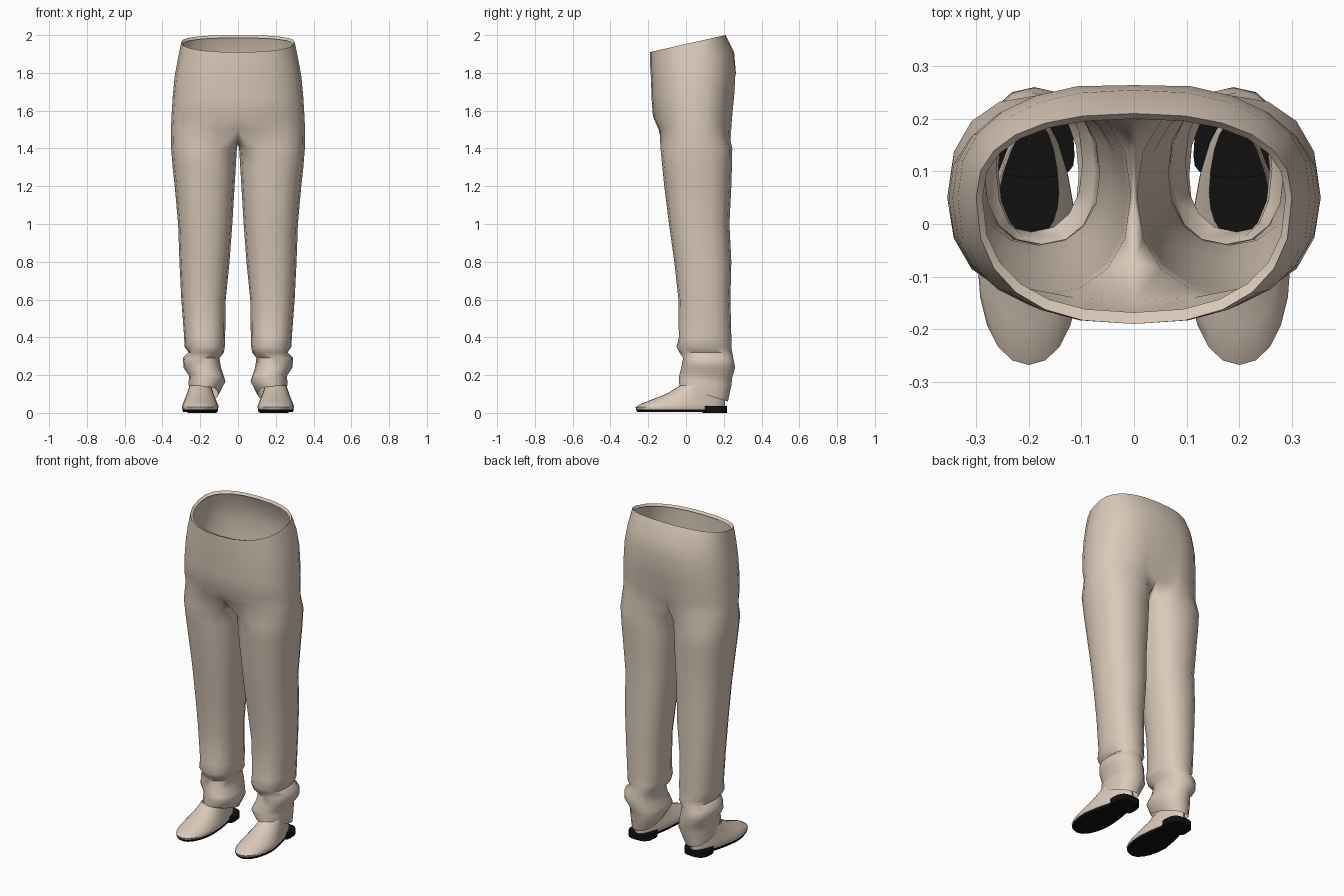
import bpy, bmesh, math

cube = bpy.data.objects.get("Cube")
if cube:
    bpy.data.objects.remove(cube, do_unlink=True)


def material(name, color):
    m = bpy.data.materials.new(name)
    m.use_nodes = True
    m.diffuse_color = color
    m.node_tree.nodes["Principled BSDF"].inputs["Base Color"].default_value = color
    return m


BEIGE = material("beige cloth", (0.70, 0.585, 0.485, 1))
BLACK = material("black sole", (0.005, 0.005, 0.005, 1))


def spow(v, e):
    return math.copysign(abs(v) ** e, v)


def oval(degrees, cx, cy, rx, front, back, power=2.3):
    """Rounded outline; angle 0 points to the outer side, 90 to the back."""
    pts = []
    for d in degrees:
        c, s = math.cos(math.radians(d)), math.sin(math.radians(d))
        ry = back - cy if s > 0 else cy - front
        pts.append((cx + rx * spow(c, 2 / power), cy + ry * spow(s, 2 / power)))
    return pts


def bridge(bm, a, b, closed):
    n = len(a)
    for i in range(n if closed else n - 1):
        j = (i + 1) % n
        bm.faces.new((a[i], a[j], b[j], b[i]))


def finish(name, bm, mat, angle):
    """Make the object, mirrored to the other side."""
    bmesh.ops.recalc_face_normals(bm, faces=bm.faces)
    me = bpy.data.meshes.new(name)
    bm.to_mesh(me)
    bm.free()
    me.materials.append(mat)
    ob = bpy.data.objects.new(name, me)
    bpy.context.collection.objects.link(ob)
    bpy.ops.object.select_all(action='DESELECT')
    ob.select_set(True)
    bpy.context.view_layer.objects.active = ob
    bpy.ops.object.shade_smooth_by_angle(angle=math.radians(angle))
    mod = ob.modifiers.new("Mirror", 'MIRROR')
    mod.merge_threshold = 0.0005
    return ob


# Trousers: half hips (open strips) that run into one closed leg
# hips: height, half width, front, back, rim tilt, seat crease depth
HIPS = [
    (1.940, .288, -.168, .200, .225, 0),
    (1.953, .300, -.190, .210, .225, 0),
    (1.87, .318, -.190, .255, .15, 0),
    (1.78, .335, -.185, .268, .08, .004),
    (1.68, .345, -.183, .262, .04, .015),
    (1.57, .352, -.175, .250, 0, .035),
    (1.50, .355, -.145, .245, 0, .05),
]
# leg: height, inner x, outer x, front, back, hem tilt
LEG = [
    (1.40, .006, .354, -.135, .245, 0),
    (1.30, .012, .346, -.125, .243, 0),
    (1.20, .018, .335, -.115, .240, 0),
    (1.00, .030, .317, -.090, .230, 0),
    (.80, .045, .310, -.062, .240, 0),
    (.60, .065, .300, -.040, .235, 0),
    (.40, .068, .285, -.038, .240, 0),
    (.35, .070, .283, -.050, .240, 0),
    (.32, .075, .262, -.035, .245, 0),
    (.29, .098, .292, -.015, .250, 0),
    (.24, .090, .288, -.025, .260, 0),
    (.195, .075, .258, -.035, .245, -.05),
    (.165, .066, .262, -.037, .240, -.15),
    (.10, .105, .258, -.035, .222, -.31),
]
bm = bmesh.new()
prev = None
for z, w, front, back, tilt, crease in HIPS:
    pts = oval([-90 + 15 * i for i in range(13)], 0, .05, w, front, back, 2.4)
    pts[0] = (0, pts[0][1])
    pts[-1] = (0, pts[-1][1] - crease)
    row = [bm.verts.new((x, y, z + tilt * y)) for x, y in pts]
    if prev:
        bridge(bm, prev, row, False)
    prev = row

# Crotch seam closes the last hip strip into a ring
prev = prev + [bm.verts.new((0, y, z)) for y, z in ((.14, 1.45), (.04, 1.425), (-.07, 1.44))]
for z, x0, x1, front, back, tilt in LEG:
    cx, cy = (x0 + x1) / 2, (front + back) / 2
    pts = oval([-135 + 22.5 * i for i in range(16)], cx, cy, (x1 - x0) / 2, front, back)
    row = [bm.verts.new((x, y, z + tilt * (y - cy))) for x, y in pts]
    bridge(bm, prev, row, True)
    prev = row
finish("trousers", bm, BEIGE, 50)


def shoe_ring(bm, z, w, front, back):
    """Shoe outline: broad at the ball, narrow at the heel."""
    cy = front + .4 * (back - front)
    ring = []
    for x, y in oval([i * 18 for i in range(20)], 0, cy, w, front, back, 2.1):
        t = max(0, (y - cy) / (back - cy))
        ring.append(bm.verts.new((.2 - .012 * t + x * (1 - .25 * t), y, z)))
    return ring


# Shoe uppers, open at the ankle
bm = bmesh.new()
prev = None
for spec in ((.015, .092, -.262, .203), (.03, .097, -.268, .207), (.045, .094, -.245, .207),
             (.065, .085, -.195, .205), (.10, .071, -.105, .20), (.145, .057, -.03, .195)):
    row = shoe_ring(bm, *spec)
    if prev:
        bridge(bm, prev, row, True)
    prev = row
finish("shoe_upper", bm, BEIGE, 50)

# Soles
bm = bmesh.new()
low = shoe_ring(bm, .004, .090, -.255, .205)
high = shoe_ring(bm, .018, .096, -.266, .209)
bridge(bm, low, high, True)
bm.faces.new(low)
bm.faces.new(high)
finish("shoe_sole", bm, BLACK, 30)

# Heel blocks
bm = bmesh.new()
rings = []
for z in (0, .036):
    pts = oval([i * 18 for i in range(20)], .19, .13, .077, .088, .216, 3)
    rings.append([bm.verts.new((x, y, z)) for x, y in pts])
bridge(bm, *rings, True)
for r in rings:
    bm.faces.new(r)
finish("shoe_heel", bm, BLACK, 30)
